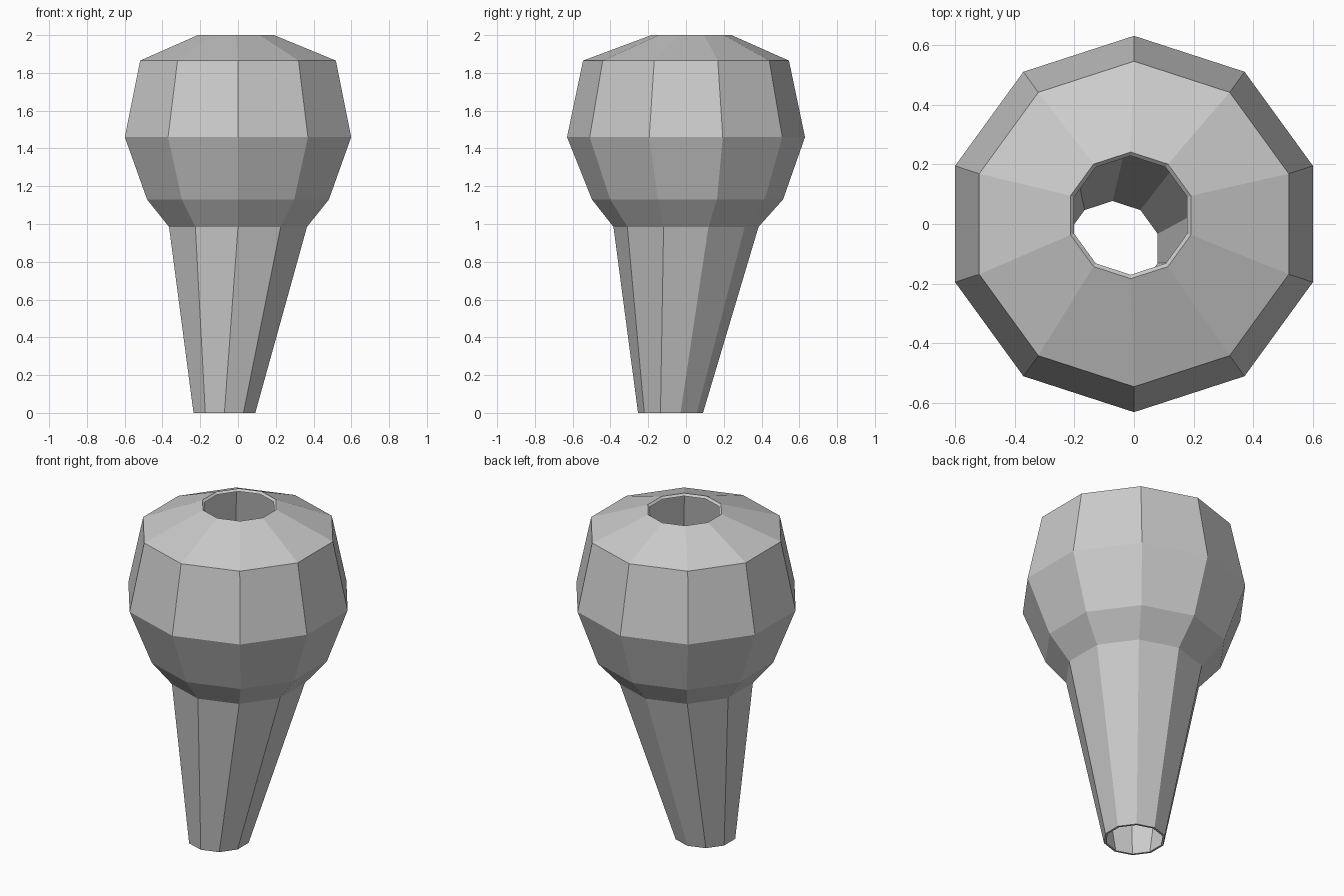
import bpy, bmesh, math

if "Cube" in bpy.data.objects:
    bpy.data.objects.remove(bpy.data.objects["Cube"])

SIDES = 10
WALL = 0.013

# Outer profile: centre x, centre y, radius, height
RINGS = [
    (-0.072, -0.082, 0.172, 0.0),
    (0.0, 0.0, 0.384, 0.985),
    (0.0, 0.008, 0.506, 1.13),
    (0.0, 0.0, 0.63, 1.46),
    (0.0, 0.0, 0.545, 1.865),
    (-0.011, 0.029, 0.212, 2.0),
]


def add_ring(bm, cx, cy, r, z):
    return [bm.verts.new((cx + r * math.cos(math.pi / 2 + math.tau * i / SIDES),
                          cy + r * math.sin(math.pi / 2 + math.tau * i / SIDES), z))
            for i in range(SIDES)]


bm = bmesh.new()

# Outer skin, then the inner skin going back down
outer = [add_ring(bm, *ring) for ring in RINGS]
drops = (0.0, 0.005, 0.008, 0.0, -0.012, -0.012)
inner = [add_ring(bm, cx, cy, r - WALL, z + d)
         for (cx, cy, r, z), d in zip(RINGS, drops)]
loop = outer + inner[::-1]

# Bridge consecutive rings, closing the shell at both open rims
for k, lower in enumerate(loop):
    upper = loop[(k + 1) % len(loop)]
    for i in range(SIDES):
        j = (i + 1) % SIDES
        bm.faces.new((lower[i], lower[j], upper[j], upper[i]))

bmesh.ops.recalc_face_normals(bm, faces=bm.faces[:])
mesh = bpy.data.meshes.new("hollow_shell")
bm.to_mesh(mesh)
bm.free()
shell = bpy.data.objects.new("hollow_shell", mesh)
bpy.context.collection.objects.link(shell)
